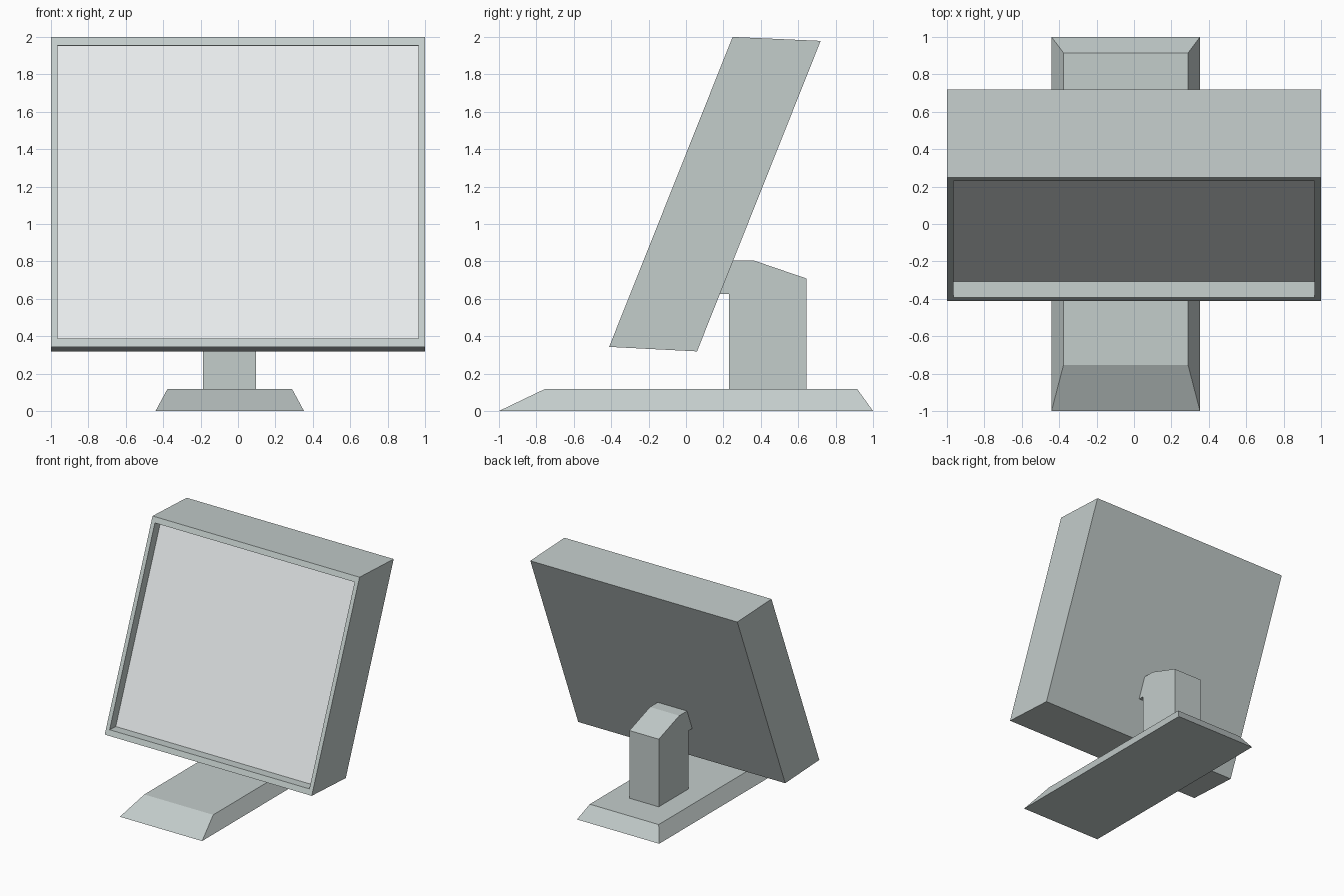
import bpy
import bmesh
from mathutils import Vector

if "Cube" in bpy.data.objects:
    bpy.data.objects.remove(bpy.data.objects["Cube"])


def extrude_profile(bm, profile, x0, x1):
    """Extrude a closed (y, z) side profile from x0 to x1."""
    face = bm.faces.new([bm.verts.new((x0, y, z)) for y, z in profile])
    ret = bmesh.ops.extrude_face_region(bm, geom=[face])
    verts = [g for g in ret["geom"] if isinstance(g, bmesh.types.BMVert)]
    bmesh.ops.translate(bm, verts=verts, vec=(x1 - x0, 0, 0))
    bmesh.ops.recalc_face_normals(bm, faces=bm.faces)


def finish(bm, name, materials=()):
    mesh = bpy.data.meshes.new(name)
    bm.to_mesh(mesh)
    bm.free()
    for mat in materials:
        mesh.materials.append(mat)
    obj = bpy.data.objects.new(name, mesh)
    bpy.context.collection.objects.link(obj)
    return obj


def material(name, color):
    mat = bpy.data.materials.new(name)
    mat.diffuse_color = color
    mat.use_nodes = True
    mat.node_tree.nodes["Principled BSDF"].inputs["Base Color"].default_value = mat.diffuse_color
    return mat


# Tilted display housing with a recessed screen
bm = bmesh.new()
extrude_profile(bm, [(-0.411, 0.343), (0.249, 2.0), (0.72, 1.979), (0.059, 0.319)], -1, 1)
front = min(bm.faces, key=lambda f: f.normal.y)

inner = bmesh.ops.extrude_discrete_faces(bm, faces=[front])["faces"][0]
center = inner.calc_center_median()
for v in inner.verts:
    d = v.co - center
    v.co = center + Vector((d.x * 0.965, d.y * 0.946, d.z * 0.946))

screen = bmesh.ops.extrude_discrete_faces(bm, faces=[inner])["faces"][0]
bmesh.ops.translate(bm, verts=screen.verts, vec=(0, 0.085, -0.004))
screen.material_index = 1
finish(bm, "display", [material("housing_grey", (0.55, 0.61, 0.6, 1)),
                       material("screen_pale", (0.8, 0.83, 0.84, 1))])

# Neck with a short hooked head reaching the display back
bm = bmesh.new()
extrude_profile(bm, [(0.231, 0.118), (0.643, 0.118), (0.643, 0.709), (0.359, 0.806),
                     (0.248, 0.806), (0.177, 0.626), (0.231, 0.626)], -0.187, 0.096)
finish(bm, "neck", [bpy.data.materials["housing_grey"]])

# Base plate with sloping edges
bm = bmesh.new()
bmesh.ops.create_cube(bm, size=2)
for v in bm.verts:
    top, right, back = v.co.z > 0, v.co.x > 0, v.co.y > 0
    x = (-0.377, 0.289)[right] if top else (-0.441, 0.353)[right]
    y = (-0.754, 0.915)[back] if top else (-1, 1)[back]
    v.co = (x, y, 0.118 if top else 0)
finish(bm, "base", [bpy.data.materials["housing_grey"]])
